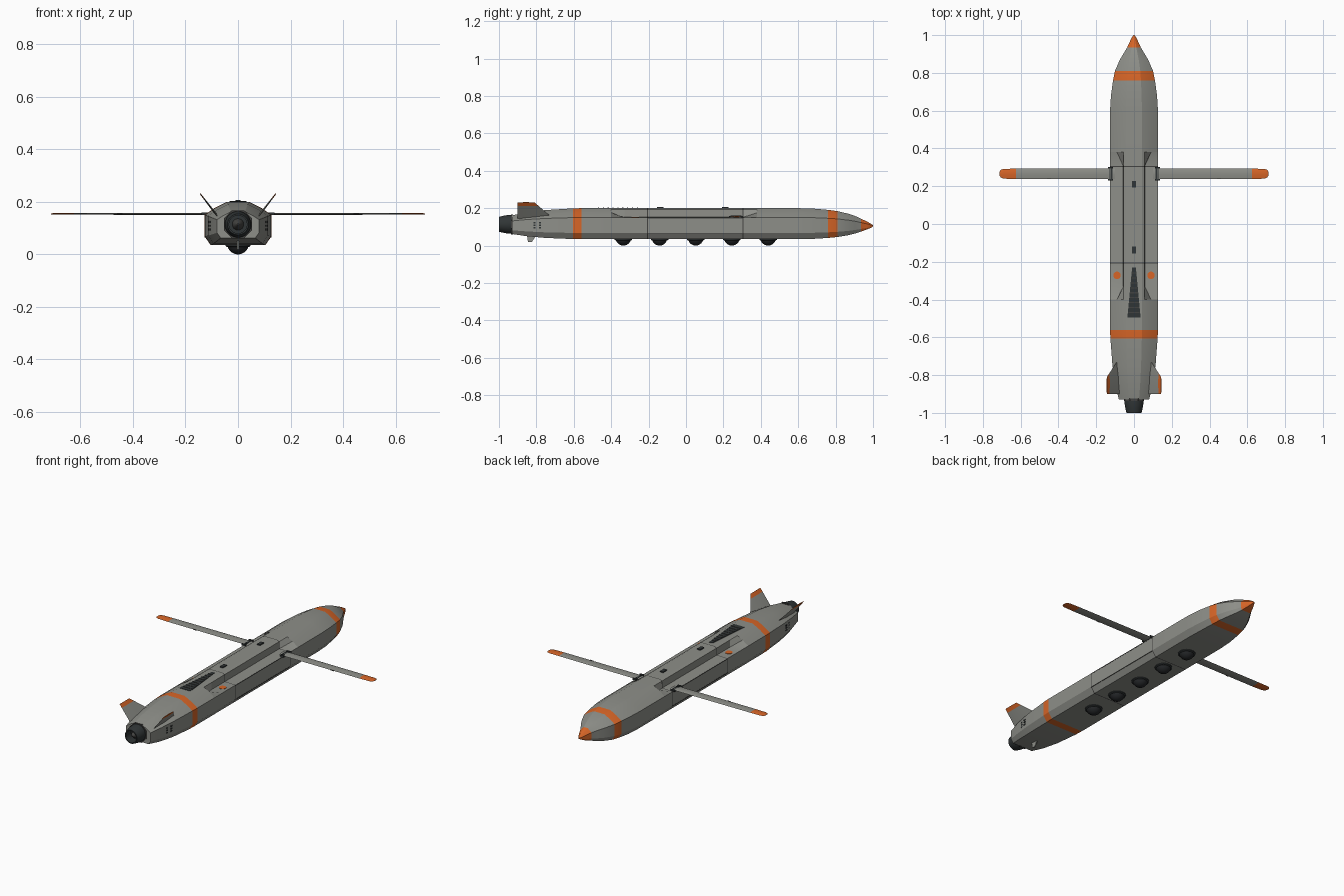
import bpy, bmesh, math
from mathutils import Vector

if "Cube" in bpy.data.objects:
    bpy.data.objects.remove(bpy.data.objects["Cube"])


def material(name, col):
    m = bpy.data.materials.new(name)
    m.diffuse_color = (*col, 1)
    m.use_nodes = True
    m.node_tree.nodes["Principled BSDF"].inputs["Base Color"].default_value = m.diffuse_color
    return m


GREY = material("body grey", (0.27, 0.275, 0.25))
ORANGE = material("marking orange", (0.68, 0.13, 0.02))
DARK = material("dark metal", (0.03, 0.036, 0.037))
SEAM = material("seam charcoal", (0.055, 0.055, 0.052))
LENS = material("lens black", (0.018, 0.02, 0.022))


def finish(name, bm, mats, angle=20):
    bmesh.ops.recalc_face_normals(bm, faces=bm.faces)
    me = bpy.data.meshes.new(name)
    bm.to_mesh(me)
    bm.free()
    ob = bpy.data.objects.new(name, me)
    bpy.context.collection.objects.link(ob)
    for m in mats:
        me.materials.append(m)
    bpy.ops.object.select_all(action='DESELECT')
    ob.select_set(True)
    bpy.context.view_layer.objects.active = ob
    bpy.ops.object.shade_smooth_by_angle(angle=math.radians(angle))
    return ob


def loft(name, rings, mats, rule=lambda c: 0, angle=20):
    bm = bmesh.new()
    vs = [[bm.verts.new(p) for p in r] for r in rings]
    n = len(rings[0])
    for a, b in zip(vs, vs[1:]):
        for i in range(n):
            bm.faces.new((a[i], a[(i + 1) % n], b[(i + 1) % n], b[i]))
    bm.faces.new(vs[0])
    bm.faces.new(vs[-1])
    for f in bm.faces:
        f.material_index = rule(f.calc_center_median())
    return finish(name, bm, mats, angle)


def plate(name, pts, offset, mat):
    o = Vector(offset)
    return loft(name, [pts, [Vector(p) + o for p in pts]], [mat])


def box(name, c, s, mat):
    x, y, z = c
    a, b, h = (v / 2 for v in s)
    return plate(name, [(x - a, y - b, z - h), (x + a, y - b, z - h),
                        (x + a, y + b, z - h), (x - a, y + b, z - h)], (0, 0, s[2]), mat)


def turned(name, prof, centre, axis, mat, n=32):
    # profile of (radius, distance along axis)
    cx, cy, cz = centre
    rings = []
    for r, d in prof:
        ring = []
        for i in range(n):
            t = 2 * math.pi * (i + 0.5) / n
            u, v = r * math.cos(t), r * math.sin(t)
            ring.append((cx + u, cy + d, cz + v) if axis == 'y' else (cx + u, cy + v, cz + d))
        rings.append(ring)
    return loft(name, rings, [mat], angle=30)


# Fuselage: octagonal sections, with a stepped shoulder beside the spine
def section(y, w, zb, zt, step):
    k, h = w / 0.127, zt - zb
    zs, zl = zb + 0.7 * h, zb + 0.2 * h
    top2 = zt - 0.04 * h
    px, pz = 0.09 * k, (top2 + zs) / 2 + 0.004 * k
    px += (0.057 - px) * step
    pz += (0.152 - pz) * step
    half = [(0.042 * k, zt), (0.056 * k, top2), (px, pz), (w, zs), (w, zl), (0.104 * k, zb)]
    return [(x, y, z) for x, z in half] + [(-x, y, z) for x, z in reversed(half)]


FULL = (0.127, 0.035, 0.2)
stations = [
    (-0.93, 0.08, 0.062, 0.162, 0), (-0.85, 0.099, 0.05, 0.178, 0),
    (-0.75, 0.114, 0.041, 0.19, 0), (-0.605, 0.125, 0.035, 0.199, 0),
    (-0.56, *FULL, 0), (-0.40, *FULL, 0), (-0.33, *FULL, 1),
    (-0.208, *FULL, 1), (-0.203, *FULL, 1), (0.302, *FULL, 1), (0.307, *FULL, 1),
    (0.38, *FULL, 0), (0.6, *FULL, 0), (0.68, 0.122, 0.036, 0.198, 0),
    (0.76, 0.111, 0.041, 0.191, 0), (0.81, 0.101, 0.046, 0.184, 0),
    (0.87, 0.075, 0.056, 0.17, 0), (0.905, 0.054, 0.065, 0.158, 0),
    (0.935, 0.036, 0.075, 0.144, 0), (0.97, 0.02, 0.087, 0.128, 0),
    (0.99, 0.01, 0.096, 0.116, 0), (1.0, 0.003, 0.102, 0.109, 0)]


def body_paint(c):
    if c.y > 0.935 or 0.76 < c.y < 0.81 or -0.605 < c.y < -0.56:
        return 1
    if -0.208 < c.y < -0.203 or 0.302 < c.y < 0.307:
        return 2
    return 0


loft("fuselage", [section(*s) for s in stations], [GREY, ORANGE, SEAM], body_paint)


# Wing of thin six-sided section with clipped tip
def wing(side):
    rings = []
    for x, y0, y1, t in [(0.1, 0.238, 0.295, 0.004), (0.625, 0.238, 0.293, 0.003),
                         (0.69, 0.24, 0.292, 0.003), (0.705, 0.246, 0.287, 0.0025),
                         (0.711, 0.255, 0.278, 0.0015)]:
        d = y1 - y0
        sec = [(y0, 0), (y0 + 0.4 * d, t), (y0 + 0.8 * d, t), (y1, 0),
               (y0 + 0.8 * d, -t), (y0 + 0.4 * d, -t)]
        rings.append([(side * x, y, 0.154 + z) for y, z in sec])
    loft("wing", rings, [GREY, ORANGE], lambda c: int(abs(c.x) > 0.63))


# Swept tail fin with coloured tip
def fin(side):
    root = [Vector((side * 0.078, y, 0.145)) for y in (-0.9, -0.71)]
    tip = [Vector((side * 0.144, y, 0.231)) for y in (-0.9, -0.81)]
    n = Vector((side * 0.086, 0, -0.066)).normalized()
    rings = []
    for t in (0, 0.78, 1):
        a, b = (r.lerp(q, t) for r, q in zip(root, tip))
        m = a.lerp(b, 0.5)
        th = 0.004 - 0.002 * t
        rings.append([a, m + n * th, b, m - n * th])
    loft("tail_fin", rings, [GREY, ORANGE], lambda c: int(c.z > 0.213))


for s in (-1, 1):
    wing(s)
    fin(s)
    # Wing hinge, markers and side panel seams
    for y in (0.234, 0.299):
        box("wing_hinge", (s * 0.125, y, 0.154), (0.026, 0.008, 0.01), DARK)
    box("wing_slot", (s * 0.118, 0.267, 0.157), (0.006, 0.06, 0.006), DARK)
    box("aileron_seam", (s * 0.45, 0.2395, 0.154), (0.02, 0.004, 0.004), SEAM)
    turned("round_marker", [(0.02, 0), (0.02, 0.002)], (s * 0.09, -0.272, 0.1512), 'z', ORANGE, 24)
    for z in (0.066, 0.148):
        box("side_panel_seam", (s * 0.127, 0.05, z), (0.002, 0.51, 0.004), SEAM)
    box("side_latch", (s * 0.127, 0.265, 0.155), (0.004, 0.06, 0.006), DARK)
    # Small vents on the tapering rear sides
    for i in range(2):
        for j in range(3):
            y = -0.78 - 0.03 * i
            box("rear_vent", (s * (0.1105 - 0.0057 * i), y, 0.095 + 0.014 * j), (0.004, 0.012, 0.007), DARK)

# Top intake with slats
plate("top_intake", [(-0.01, -0.23, 0.199), (0.01, -0.23, 0.199),
                     (0.035, -0.495, 0.199), (-0.035, -0.495, 0.199)], (0, 0, 0.003), DARK)
for i in range(9):
    y = -0.26 - i * 0.026
    box("intake_slat", (0, y, 0.2025), (0.024 + 0.0046 * i, 0.006, 0.003), SEAM)

# Lifting lugs
for y in (0.21, -0.137):
    box("lifting_lug", (0, y, 0.202), (0.02, 0.036, 0.008), DARK)

# Belly sensor domes
for i in range(5):
    y = -0.335 + 0.1935 * i
    turned("dome_collar", [(0.047, 0.036), (0.047, 0.031), (0.042, 0.028), (0.03, 0.028)],
           (0, y, 0), 'z', DARK)
    prof = [(0.042 * math.cos(a), 0.042 - 0.042 * math.sin(a))
            for a in (math.radians(d) for d in (0, 12, 24, 36, 48, 60, 72, 82, 89))]
    turned("sensor_dome", prof, (0, y, 0), 'z', LENS)

# Ventral fin
plate("ventral_fin", [(-0.003, -0.80, 0.055), (-0.003, -0.85, 0.055),
                      (-0.003, -0.845, 0.018), (-0.003, -0.825, 0.018)], (0.006, 0, 0), GREY)

# Exhaust: mounting plate, hollow nozzle and centre cone
turned("tail_plate", [(0.058, -0.925), (0.058, -0.936)], (0, 0, 0.114), 'y', SEAM, 8)
turned("exhaust_nozzle", [(0.05, -0.93), (0.05, -0.95), (0.046, -0.975), (0.04, -1.0),
                          (0.034, -1.0), (0.034, -0.95), (0.005, -0.95)], (0, 0, 0.114), 'y', DARK)
turned("exhaust_cone", [(0.022, -0.95), (0.017, -0.97), (0.003, -0.99)], (0, 0, 0.114), 'y', SEAM, 20)
